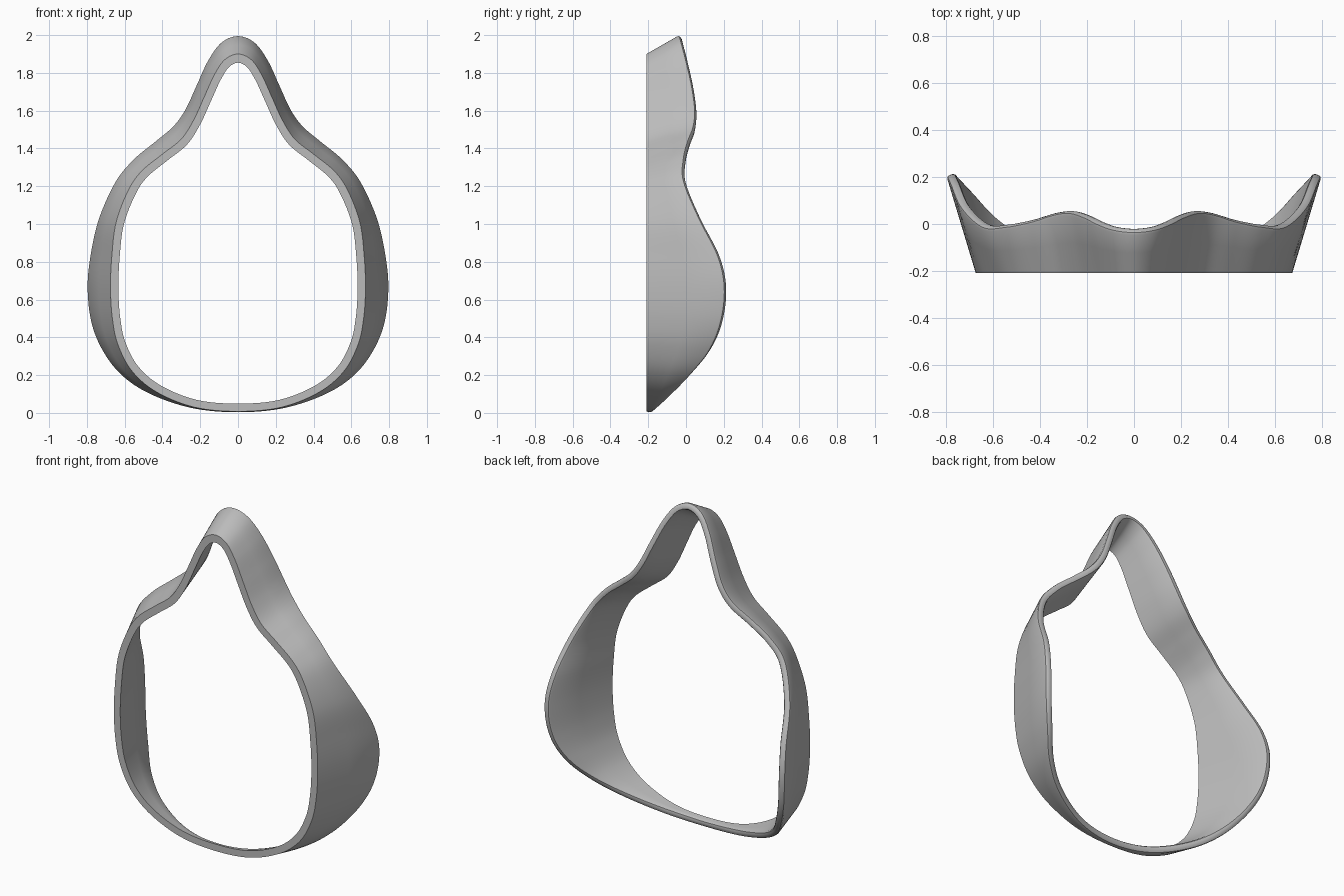
import bpy
import bmesh
from mathutils import Vector

default_cube = bpy.data.objects.get("Cube")
if default_cube:
    bpy.data.objects.remove(default_cube, do_unlink=True)

FRONT_Y = -0.21      # plane of the flat front face
THICKNESS = 0.04     # wall thickness
ROUND = 0.014        # rounding radius of the rear rim
STEPS = 8            # spline samples between stations

# Stations down one half: front edge x, z, then rear edge x, z, y
STATIONS = [
    (0, 1.9, 0, 2, -.035),
    (.07, 1.87, .09, 1.965, -.025),
    (.125, 1.79, .16, 1.87, 0),
    (.18, 1.67, .22, 1.74, .03),
    (.235, 1.55, .28, 1.61, .048),
    (.3, 1.45, .345, 1.52, .04),
    (.4, 1.37, .44, 1.44, .01),
    (.51, 1.28, .55, 1.35, -.012),
    (.58, 1.18, .65, 1.23, -.012),
    (.645, 1.01, .74, 1.03, .07),
    (.668, .83, .785, .83, .17),
    (.675, .66, .8, .66, .205),
    (.665, .5, .78, .48, .185),
    (.635, .36, .72, .33, .125),
    (.56, .22, .62, .2, .025),
    (.43, .11, .47, .1, -.07),
    (.23, .03, .25, .025, -.15),
    (0, .008, 0, 0, -.18),
]


def make_material(name, value):
    material = bpy.data.materials.new(name)
    material.use_nodes = True
    colour = (value, value, value, 1)
    material.diffuse_color = colour
    shader = material.node_tree.nodes["Principled BSDF"]
    shader.inputs["Base Color"].default_value = colour
    return material


def closed_spline(points, steps):
    """Smooth closed curve passing through every point."""
    count = len(points)
    samples = []
    for i in range(count):
        a, b, c, d = (points[(i + k) % count] for k in (-1, 0, 1, 2))
        for s in range(steps):
            t = s / steps
            samples.append(b + (c - a) * (t / 2)
                           + (a * 2 - b * 5 + c * 4 - d) * (t * t / 2)
                           + (b * 3 - a - c * 3 + d) * (t * t * t / 2))
    return samples


def section(front, rear, tangent):
    """Cross-section of the wall: flat at the front, rounded at the rear."""
    along = (rear - front).normalized()
    inward = along.cross(tangent).normalized()
    inner_rear = rear + inward * THICKNESS
    inner_front = inner_rear + along * ((FRONT_Y - inner_rear.y) / along.y)
    c = ROUND * 0.29
    return [
        front,
        front.lerp(rear, 0.5),
        rear - along * ROUND,
        rear - along * c + inward * c,
        rear + inward * ROUND,
        inner_rear - inward * ROUND,
        inner_rear - along * c - inward * c,
        inner_rear - along * ROUND,
        inner_front.lerp(inner_rear, 0.5),
        inner_front,
    ]


# Mirror the stations into full front and rear outlines
mirrored = [(-fx, fz, -rx, rz, ry) for fx, fz, rx, rz, ry in STATIONS[-2:0:-1]]
full = STATIONS + mirrored
front_edge = closed_spline([Vector((s[0], FRONT_Y, s[1])) for s in full], STEPS)
rear_edge = closed_spline([Vector((s[2], s[4], s[3])) for s in full], STEPS)

# Sweep the section round the closed outline
bm = bmesh.new()
rings = []
total = len(front_edge)
for i in range(total):
    following, previous = (i + 1) % total, i - 1
    tangent = (front_edge[following] - front_edge[previous]
               + rear_edge[following] - rear_edge[previous])
    tangent.y = 0
    points = section(front_edge[i], rear_edge[i], tangent)
    rings.append([bm.verts.new(p) for p in points])

for i, ring in enumerate(rings):
    neighbour = rings[(i + 1) % total]
    for j in range(len(ring)):
        k = (j + 1) % len(ring)
        bm.faces.new((ring[j], ring[k], neighbour[k], neighbour[j]))
bmesh.ops.recalc_face_normals(bm, faces=bm.faces)

mesh = bpy.data.meshes.new("contoured_ring")
bm.to_mesh(mesh)
bm.free()
mesh.materials.append(make_material("plain grey", 0.5))
ring_object = bpy.data.objects.new("contoured_ring", mesh)
bpy.context.collection.objects.link(ring_object)

# Smooth walls with a crisp front edge
bpy.ops.object.select_all(action="DESELECT")
ring_object.select_set(True)
bpy.context.view_layer.objects.active = ring_object
bpy.ops.object.shade_smooth_by_angle(angle=0.6)
